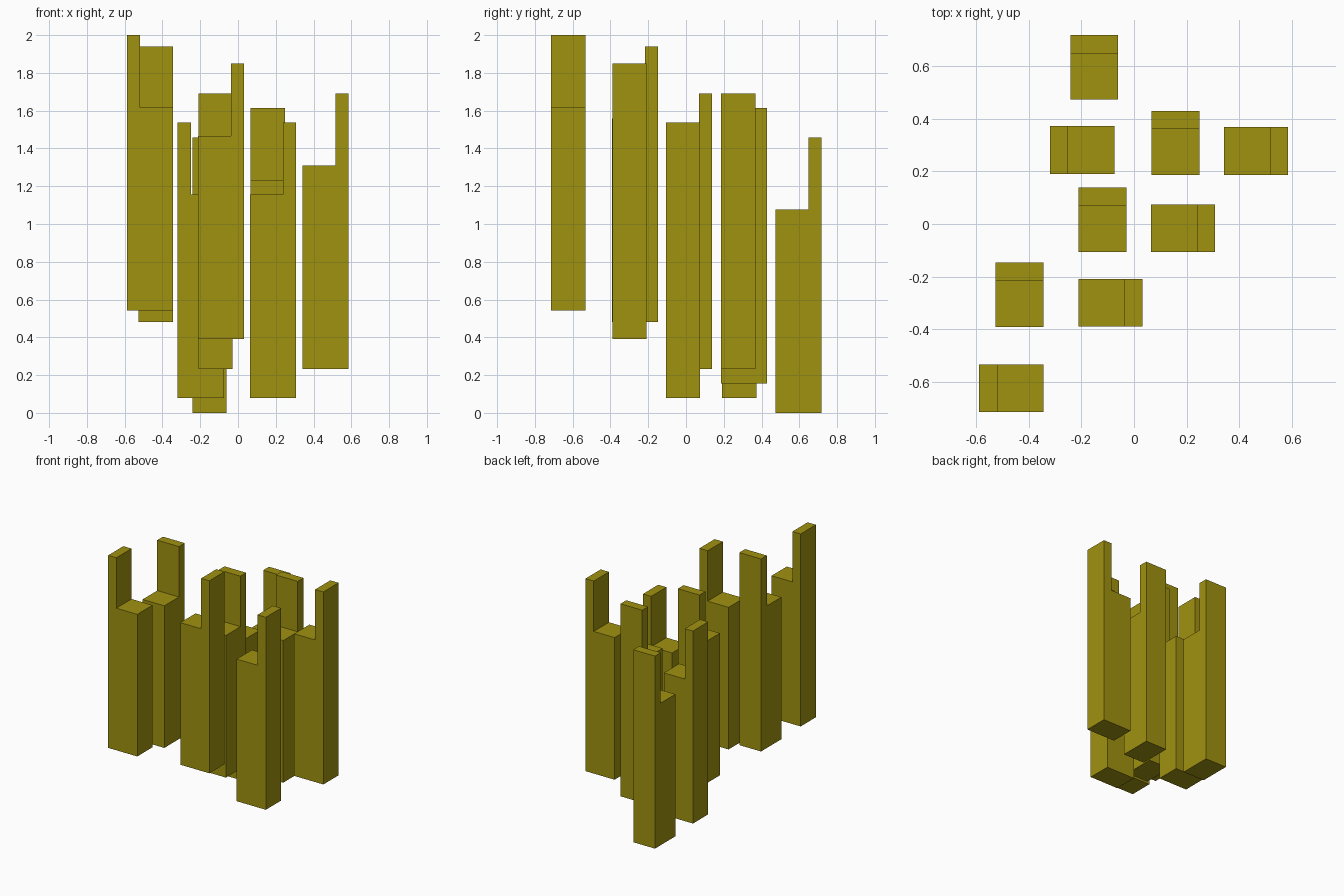
import bpy
import bmesh
from mathutils import Matrix
from math import pi

if "Cube" in bpy.data.objects:
    bpy.data.objects.remove(bpy.data.objects["Cube"])

LENGTH, WIDTH, BACK = 0.244, 0.182, 0.069   # footprint and backrest thickness
SEAT_H, TOTAL_H = 1.077, 1.459              # heights above each base

olive = bpy.data.materials.new("olive")
olive.diffuse_color = (0.352, 0.287, 0.005, 1)
olive.use_nodes = True
olive.node_tree.nodes["Principled BSDF"].inputs["Base Color"].default_value = olive.diffuse_color

# Turn about z that sends the backrest from +y to the named side
TURN = {"back": 0, "left": pi / 2, "right": -pi / 2}


def pillar_seat(name, x, y, base, side):
    """L-profile column with a tall backrest, centred on (x, y)."""
    h = LENGTH / 2
    profile = [(-h, 0), (h, 0), (h, TOTAL_H), (h - BACK, TOTAL_H),
               (h - BACK, SEAT_H), (-h, SEAT_H)]
    bm = bmesh.new()
    face = bm.faces.new([bm.verts.new((-WIDTH / 2, py, pz)) for py, pz in profile])
    ext = bmesh.ops.extrude_face_region(bm, geom=[face], use_keep_orig=True)
    verts = [v for v in ext["geom"] if isinstance(v, bmesh.types.BMVert)]
    bmesh.ops.translate(bm, vec=(WIDTH, 0, 0), verts=verts)
    bmesh.ops.recalc_face_normals(bm, faces=bm.faces)
    bmesh.ops.transform(bm, matrix=Matrix.Rotation(TURN[side], 4, "Z"), verts=bm.verts)
    mesh = bpy.data.meshes.new(name)
    bm.to_mesh(mesh)
    bm.free()
    mesh.materials.append(olive)
    obj = bpy.data.objects.new(name, mesh)
    obj.location = (x, y, base)
    bpy.context.collection.objects.link(obj)


# Staggered columns: centre x, centre y, base height, backrest side
columns = [
    (-0.151, 0.595, 0.000, "back"),
    (-0.197, 0.281, 0.079, "left"),
    (0.157, 0.308, 0.156, "back"),
    (0.463, 0.277, 0.233, "right"),
    (-0.119, 0.016, 0.233, "back"),
    (0.186, -0.016, 0.079, "right"),
    (-0.435, -0.269, 0.482, "back"),
    (-0.089, -0.299, 0.390, "right"),
    (-0.466, -0.624, 0.541, "left"),
]
for i, c in enumerate(columns, 1):
    pillar_seat(f"pillar_seat_{i}", *c)
